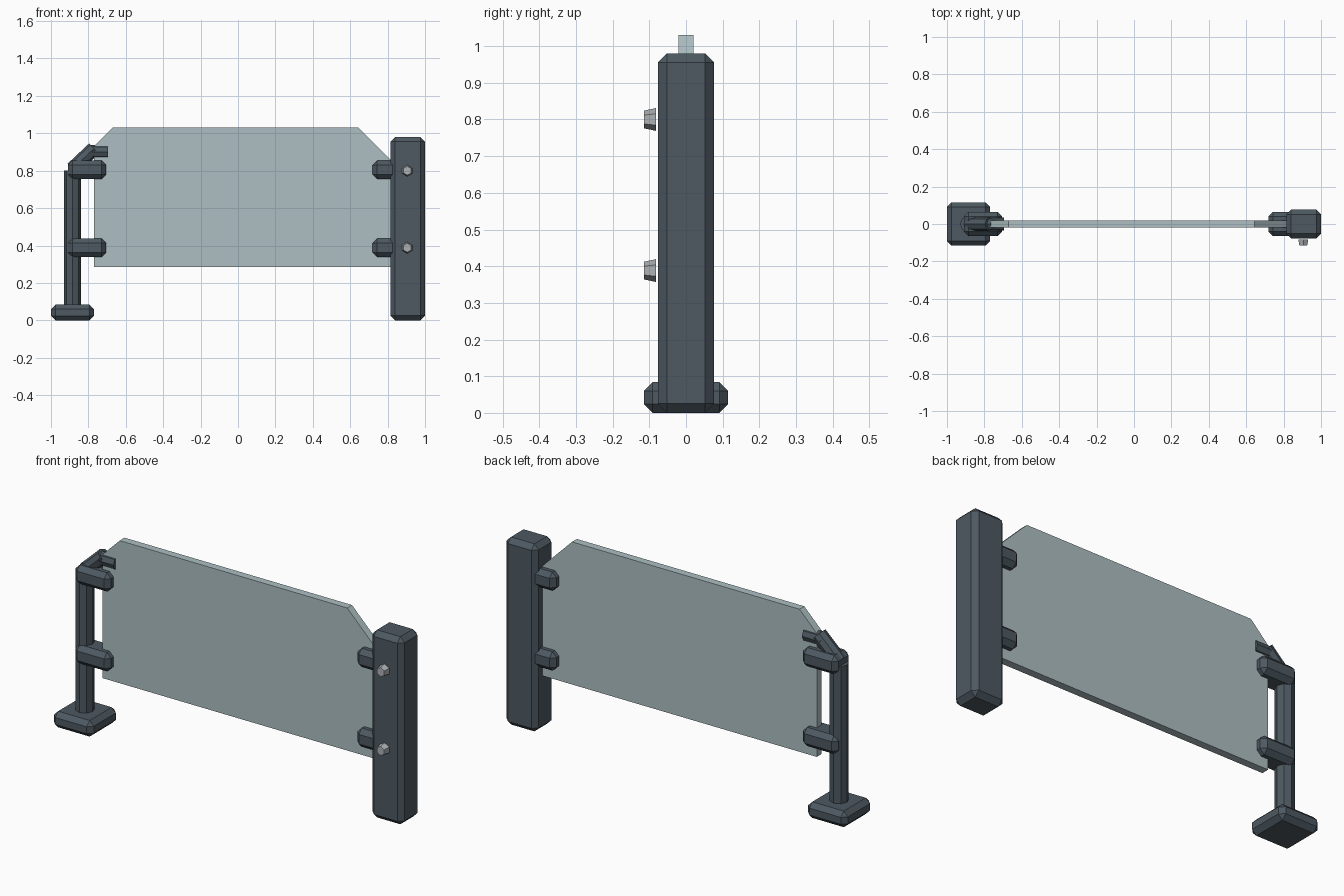
import bpy, bmesh
from math import pi
from mathutils import Vector, Matrix

if "Cube" in bpy.data.objects:
    bpy.data.objects.remove(bpy.data.objects["Cube"])


def material(name, color):
    m = bpy.data.materials.new(name)
    m.diffuse_color = color
    m.use_nodes = True
    m.node_tree.nodes["Principled BSDF"].inputs["Base Color"].default_value = m.diffuse_color
    return m


DARK = material("dark_metal", (0.075, 0.1, 0.12, 1))
STEEL = material("light_steel", (0.42, 0.44, 0.46, 1))
GLASS = material("glass", (0.42, 0.52, 0.54, 0.6))


def finish(name, bm, mat):
    bmesh.ops.recalc_face_normals(bm, faces=bm.faces[:])
    me = bpy.data.meshes.new(name)
    bm.to_mesh(me)
    bm.free()
    me.materials.append(mat)
    ob = bpy.data.objects.new(name, me)
    bpy.context.collection.objects.link(ob)
    return ob


def chamfered_box(name, lo, hi, bevel, mat=DARK):
    lo, hi = Vector(lo), Vector(hi)
    bm = bmesh.new()
    bmesh.ops.create_cube(bm, size=1, matrix=Matrix.Translation((lo + hi) / 2)
                          @ Matrix.Diagonal((*(hi - lo), 1)))
    ob = finish(name, bm, mat)
    mod = ob.modifiers.new("chamfer", "BEVEL")
    mod.width, mod.segments = bevel, 1
    return ob


def rod(name, a, b, r1, r2, sides, mat=DARK, twist=0.0):
    a, b = Vector(a), Vector(b)
    d = b - a
    rot = d.to_track_quat('Z', 'Y').to_matrix().to_4x4()
    bm = bmesh.new()
    bmesh.ops.create_cone(bm, cap_ends=True, segments=sides, radius1=r1, radius2=r2, depth=d.length,
                          matrix=Matrix.Translation((a + b) / 2) @ rot @ Matrix.Rotation(twist, 4, 'Z'))
    return finish(name, bm, mat)


# Glass panel with two cut upper corners
bm = bmesh.new()
outline = [(-0.77, 0.285), (0.82, 0.285), (0.82, 0.855), (0.645, 1.03), (-0.67, 1.03), (-0.77, 0.93)]
face = bm.faces.new([bm.verts.new((x, -0.02, z)) for x, z in outline])
ext = bmesh.ops.extrude_face_region(bm, geom=[face])
bmesh.ops.translate(bm, vec=(0, 0.04, 0),
                    verts=[g for g in ext["geom"] if isinstance(g, bmesh.types.BMVert)])
finish("glass_panel", bm, GLASS)

# Heavy post on the right, thin post with foot on the left
chamfered_box("hinge_post", (0.815, -0.077, 0), (1.0, 0.077, 0.98), 0.025)
chamfered_box("foot_plate", (-1.0, -0.115, 0), (-0.77, 0.115, 0.084), 0.024)
rod("latch_post", (-0.885, 0, 0.06), (-0.885, 0, 0.80), 0.046, 0.046, 8)

# Bent handle on top of the thin post
rod("handle_slope", (-0.885, 0, 0.81), (-0.77, 0, 0.918), 0.038, 0.038, 8)
rod("handle_grip", (-0.80, 0, 0.901), (-0.695, 0, 0.901), 0.036, 0.036, 8)

# Panel clamps and hinge bolts at two heights
for label, zc, zb in (("lower", 0.388, 0.388), ("upper", 0.805, 0.80)):
    chamfered_box(label + "_latch_clamp", (-0.91, -0.065, zc - 0.049), (-0.705, 0.065, zc + 0.049), 0.024)
    chamfered_box(label + "_hinge_clamp", (0.72, -0.065, zc - 0.049), (0.85, 0.065, zc + 0.049), 0.024)
    rod(label + "_bolt", (0.905, -0.082, zb), (0.905, -0.115, zb), 0.031, 0.024, 6, STEEL)
